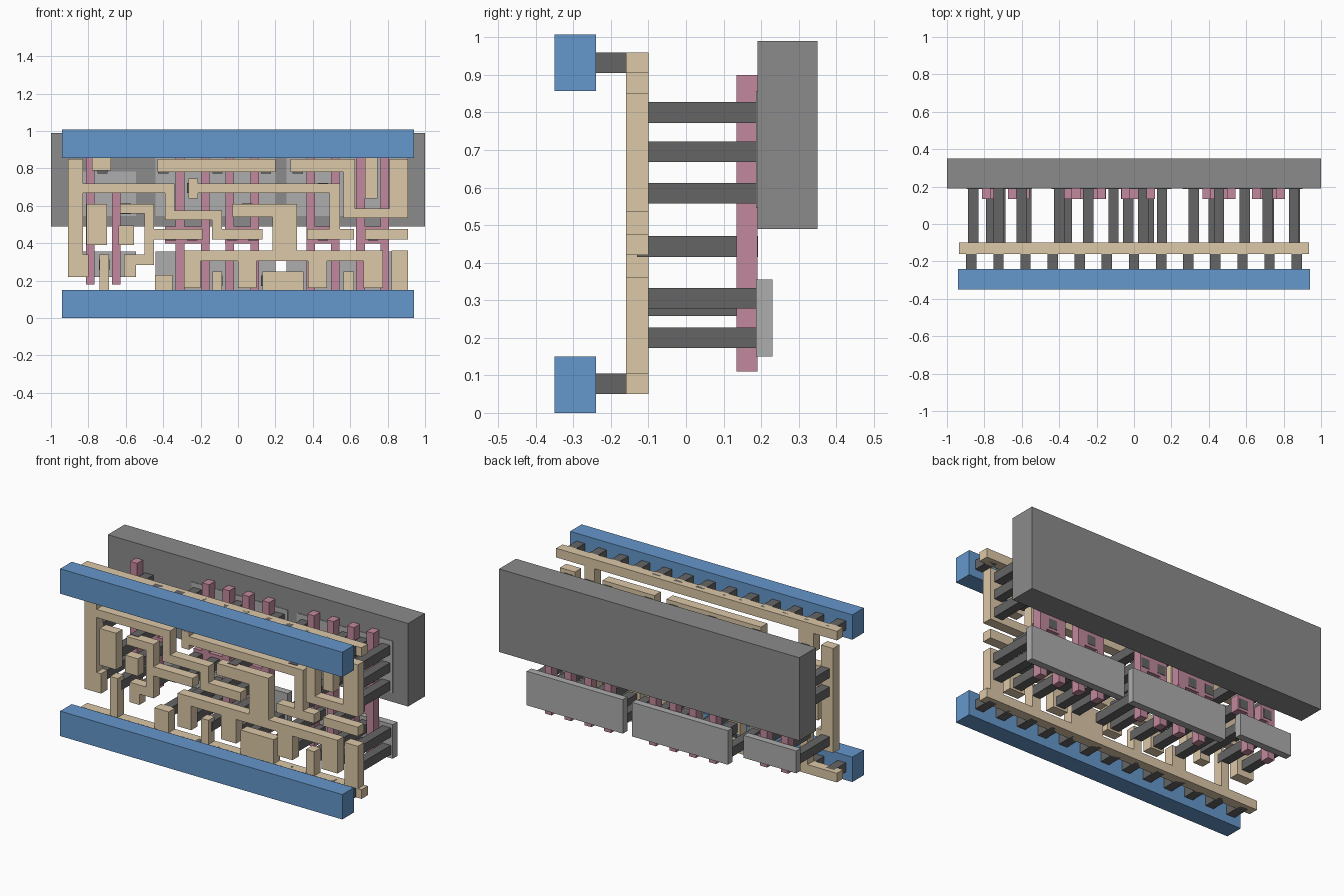
import bpy, bmesh, math
from mathutils import Vector


def material(name, rgb):
    m = bpy.data.materials.new(name)
    m.diffuse_color = (*rgb, 1)
    return m


BLUE = material("blue", (0.13, 0.31, 0.60))
TAN = material("tan", (0.72, 0.58, 0.39))
PINK = material("pink", (0.54, 0.25, 0.34))
DARK = material("dark_grey", (0.13, 0.13, 0.13))
MID = material("mid_grey", (0.26, 0.26, 0.26))
LIGHT = material("light_grey", (0.42, 0.42, 0.42))


def plate(name, rects, y0, y1, mat):
    """Union of (x0, x1, z0, z1) rectangles, extruded from y0 to y1."""
    xs = sorted({v for r in rects for v in r[:2]})
    zs = sorted({v for r in rects for v in r[2:]})
    bm = bmesh.new()
    verts = {}

    def vert(i, k):
        if (i, k) not in verts:
            verts[i, k] = bm.verts.new((xs[i], y0, zs[k]))
        return verts[i, k]

    for i in range(len(xs) - 1):
        for k in range(len(zs) - 1):
            cx, cz = (xs[i] + xs[i + 1]) / 2, (zs[k] + zs[k + 1]) / 2
            if any(a < cx < b and c < cz < d for a, b, c, d in rects):
                bm.faces.new([vert(i, k), vert(i + 1, k), vert(i + 1, k + 1), vert(i, k + 1)])
    ext = bmesh.ops.extrude_face_region(bm, geom=bm.faces[:], use_keep_orig=True)
    moved = [g for g in ext["geom"] if isinstance(g, bmesh.types.BMVert)]
    bmesh.ops.translate(bm, verts=moved, vec=Vector((0, y1 - y0, 0)))
    bmesh.ops.recalc_face_normals(bm, faces=bm.faces[:])
    bmesh.ops.dissolve_limit(bm, angle_limit=math.radians(1), verts=bm.verts[:], edges=bm.edges[:])
    me = bpy.data.meshes.new(name)
    bm.to_mesh(me)
    bm.free()
    me.materials.append(mat)
    ob = bpy.data.objects.new(name, me)
    bpy.context.collection.objects.link(ob)


def pins(name, spots, y0, y1, s=0.0275):
    plate(name, [(x - s, x + s, z - s, z + s) for x, z in spots], y0, y1, DARK)


# Well block and the diffusion pads
plate("well_block", [(-1, 1, 0.49, 0.99)], 0.19, 0.35, MID)
for side, x0, x1, zn, zp in [("left", -0.895, -0.545, 0.22, 0.785),
                             ("middle", -0.44, 0.2, 0.15, 0.857),
                             ("right", 0.26, 0.9, 0.15, 0.857)]:
    plate("lower_pad_" + side, [(x0, x1, zn, 0.355)], 0.187, 0.23, LIGHT)
    plate("upper_pad_" + side, [(x0, x1, 0.545, zp)], 0.187, 0.23, LIGHT)

# Gate strips with their crossbars
G = 0.023
plate("gate_left_a", [(-0.79 - G, -0.79 + G, 0.18, 0.9), (-0.81, -0.72, 0.40, 0.49)], 0.135, 0.19, PINK)
plate("gate_left_b", [(-0.65 - G, -0.65 + G, 0.18, 0.67), (-0.67, -0.56, 0.40, 0.49)], 0.135, 0.19, PINK)
for name, xs, x0, x1 in [("a", (-0.31, -0.175), -0.39, -0.15),
                         ("b", (-0.045, 0.09), -0.07, 0.113),
                         ("c", (0.39, 0.52), 0.367, 0.543),
                         ("d", (0.655, 0.785), 0.632, 0.808)]:
    plate("gate_pair_" + name, [(x - G, x + G, 0.11, 0.9) for x in xs] + [(x0, x1, 0.40, 0.49)],
          0.135, 0.19, PINK)

# Long contact pins
pins("lower_pins", [(-0.86, 0.285), (-0.715, 0.285), (-0.575, 0.285), (-0.4, 0.2), (-0.245, 0.2),
                    (-0.245, 0.305), (-0.11, 0.2), (0.05, 0.2), (0.05, 0.305), (0.15, 0.2),
                    (0.32, 0.2), (0.425, 0.2), (0.425, 0.305), (0.592, 0.2), (0.722, 0.2),
                    (0.722, 0.305), (0.86, 0.2), (0.86, 0.305)], -0.13, 0.19)
pins("gate_pins", [(-0.765, 0.443), (-0.6, 0.443), (-0.36, 0.443), (-0.245, 0.443), (-0.03, 0.443),
                   (0.08, 0.443), (0.455, 0.443), (0.722, 0.443)], -0.13, 0.192)
pins("upper_pins", [(-0.86, 0.695), (-0.86, 0.585), (-0.725, 0.80), (-0.6, 0.585), (-0.4, 0.80),
                    (-0.245, 0.695), (-0.11, 0.80), (0.05, 0.585), (0.15, 0.80), (0.32, 0.80),
                    (0.455, 0.695), (0.592, 0.80), (0.592, 0.585), (0.715, 0.80), (0.715, 0.695),
                    (0.855, 0.80), (0.855, 0.695), (0.855, 0.585)], -0.13, 0.19)


# Tan wiring layer
def wire(name, *rects):
    plate(name, rects, -0.16, -0.10, TAN)


wire("top_strip", (-0.935, 0.935, 0.905, 0.96), (-0.78, -0.68, 0.79, 0.96), (0.68, 0.745, 0.64, 0.96),
     (-0.43, 0.2, 0.78, 0.85))
wire("bottom_strip", (-0.935, 0.935, 0.05, 0.105), (-0.74, -0.69, 0.05, 0.34), (-0.445, -0.35, 0.05, 0.23),
     (-0.135, -0.085, 0.05, 0.25), (0.13, 0.35, 0.05, 0.25), (0.565, 0.62, 0.05, 0.25),
     (0.82, 0.91, 0.05, 0.36))
wire("long_zigzag", (-0.91, -0.83, 0.22, 0.85), (-0.91, -0.80, 0.22, 0.34), (-0.91, -0.34, 0.67, 0.72),
     (-0.39, -0.34, 0.525, 0.72), (-0.39, -0.085, 0.525, 0.575), (-0.14, -0.085, 0.42, 0.575),
     (-0.14, 0.13, 0.42, 0.475))
wire("left_block", (-0.81, -0.70, 0.39, 0.61))
wire("left_hook", (-0.63, -0.45, 0.56, 0.61), (-0.5, -0.45, 0.285, 0.61), (-0.61, -0.45, 0.285, 0.34),
     (-0.61, -0.545, 0.22, 0.34), (-0.5, -0.19, 0.42, 0.475))
wire("small_block", (-0.64, -0.555, 0.39, 0.495))
wire("upper_link", (-0.265, 0.545, 0.67, 0.72), (-0.265, -0.215, 0.64, 0.745), (0.49, 0.545, 0.42, 0.72),
     (0.37, 0.62, 0.42, 0.475))
wire("right_loop", (0.28, 0.625, 0.78, 0.85), (0.565, 0.625, 0.535, 0.85), (0.565, 0.91, 0.535, 0.585),
     (0.81, 0.91, 0.535, 0.85))
wire("right_bar", (0.68, 0.91, 0.42, 0.475))
wire("comb", (-0.03, 0.315, 0.54, 0.61), (0.185, 0.315, 0.305, 0.61), (-0.29, 0.775, 0.305, 0.36),
     (-0.29, -0.2, 0.16, 0.36), (0.0, 0.1, 0.16, 0.36), (0.375, 0.475, 0.16, 0.36),
     (0.67, 0.775, 0.16, 0.36))

# Blue power rails and their short pins
for name, z0, zc in [("bottom", 0.0, 0.0775), ("top", 0.857, 0.9325)]:
    plate(name + "_rail", [(-0.94, 0.94, z0, z0 + 0.15)], -0.35, -0.24, BLUE)
    pins(name + "_rail_pins", [(0.145 * i, zc) for i in range(-6, 7)], -0.25, -0.125)
